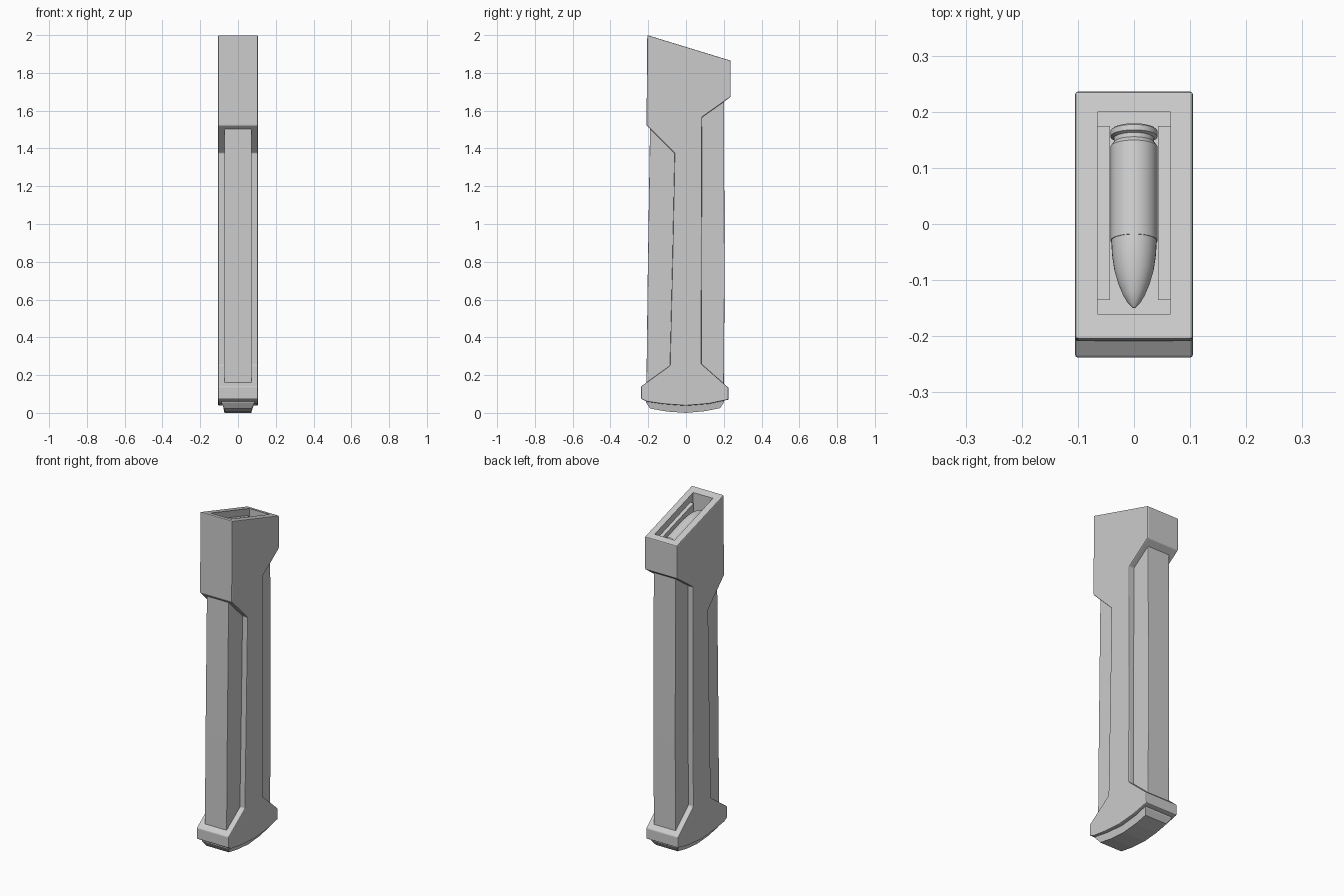
import bpy, bmesh, math
from mathutils import Vector

if "Cube" in bpy.data.objects:
    bpy.data.objects.remove(bpy.data.objects["Cube"])

SLOPE = -0.135 / 0.44            # tilt of the open top


def top_z(y, depth=0.0):
    return 2.0 + SLOPE * (y + 0.205) - depth


def prism(name, profile, x0, x1, bevel=0.0, segments=2):
    """Extrude a side profile (y, z) from x0 to x1."""
    bm = bmesh.new()
    face = bm.faces.new([bm.verts.new((x0, y, z)) for y, z in profile])
    ext = bmesh.ops.extrude_face_region(bm, geom=[face])
    bmesh.ops.translate(bm, vec=(x1 - x0, 0, 0),
                        verts=[g for g in ext["geom"] if isinstance(g, bmesh.types.BMVert)])
    bmesh.ops.recalc_face_normals(bm, faces=bm.faces[:])
    return finish(name, bm, bevel, segments)


def finish(name, bm, bevel=0.0, segments=2):
    me = bpy.data.meshes.new(name)
    bm.to_mesh(me)
    bm.free()
    ob = bpy.data.objects.new(name, me)
    bpy.context.collection.objects.link(ob)
    if bevel:
        m = ob.modifiers.new("Bevel", "BEVEL")
        m.width, m.segments = bevel, segments
        m.limit_method, m.angle_limit = "ANGLE", math.radians(20)
    return ob


# outer shell with the wide head, waist and flared foot
foot = [(0.225, 0.07), (0.12, 0.048), (0, 0.038), (-0.12, 0.047), (-0.21, 0.06), (-0.238, 0.075)]
shell = prism("outer_shell", [
    (-0.205, 2.0), (0.236, 1.865), (0.236, 1.672), (0.085, 1.565),
    (0.081, 0.26), (0.225, 0.133)] + foot + [
    (-0.238, 0.14), (-0.085, 0.25), (-0.072, 0.8), (-0.06, 1.375), (-0.209, 1.522)],
    -0.105, 0.105, 0.005)

# sloped-floor cavity cut into the head
cutter = prism("cavity_cutter", [
    (-0.16, 2.1), (0.2, 2.1), (0.2, top_z(0.2, 0.19)), (-0.16, top_z(-0.16, 0.19))],
    -0.065, 0.065)
cutter.hide_render = True
cutter.hide_set(True)
cut = shell.modifiers.new("Cavity", "BOOLEAN")
cut.operation, cut.object = "DIFFERENCE", cutter

# inner body running through the shell
prism("inner_body", [
    (-0.21, 0.1), (-0.203, 0.7), (-0.19, 1.54), (0.1, 1.63), (0.201, 1.655),
    (0.204, 0.7), (0.2, 0.1)], -0.072, 0.072, 0.003)

# base plate, narrower towards the ground
plate = prism("base_plate", [
    (-0.215, 0.085), (-0.212, 0.055), (-0.19, 0.023), (-0.1, 0.007), (0, 0.0),
    (0.1, 0.009), (0.18, 0.025), (0.2, 0.055), (0.2, 0.085)], -0.088, 0.088)
for v in plate.data.vertices:
    if v.co.z < 0.03:
        v.co.x *= 0.82

# feed lips on both sides of the cavity
for side, label in ((-1, "left"), (1, "right")):
    prism(f"feed_lip_{label}", [
        (-0.135, top_z(-0.135, 0.04)), (0.175, top_z(0.175, 0.04)),
        (0.175, top_z(0.175, 0.192)), (-0.135, top_z(-0.135, 0.192))],
        side * 0.043, side * 0.066)


def lathe(name, rings, origin, axis, sides=32):
    """Revolve (distance, radius) pairs about an axis."""
    bm = bmesh.new()
    axis = axis.normalized()
    u = Vector((1, 0, 0))
    w = axis.cross(u)
    loops = []
    for d, r in rings:
        loops.append([bm.verts.new(origin + axis * d + r * (
            u * math.cos(2 * math.pi * i / sides) + w * math.sin(2 * math.pi * i / sides)))
            for i in range(sides)])
    for a, b in zip(loops, loops[1:]):
        for i in range(sides):
            j = (i + 1) % sides
            bm.faces.new((a[i], a[j], b[j], b[i]))
    bm.faces.new(loops[0])
    bm.faces.new(loops[-1])
    bmesh.ops.recalc_face_normals(bm, faces=bm.faces[:])
    ob = finish(name, bm)
    bpy.ops.object.select_all(action="DESELECT")
    ob.select_set(True)
    bpy.context.view_layer.objects.active = ob
    bpy.ops.object.shade_smooth_by_angle(angle=math.radians(30))
    return ob


# cartridge lying parallel to the sloped top
start = Vector((0, 0.168, top_z(0.168, 0.082)))
forward = Vector((0, -1, -SLOPE))
lathe("cartridge_case", [(0, 0.039), (0.003, 0.042), (0.013, 0.042), (0.016, 0.036),
                         (0.024, 0.036), (0.032, 0.042), (0.207, 0.042)], start, forward)
lathe("bullet", [(0.2, 0.040), (0.208, 0.0405), (0.235, 0.039), (0.262, 0.035), (0.287, 0.028),
                 (0.308, 0.0195), (0.323, 0.011), (0.332, 0.002)], start, forward)
